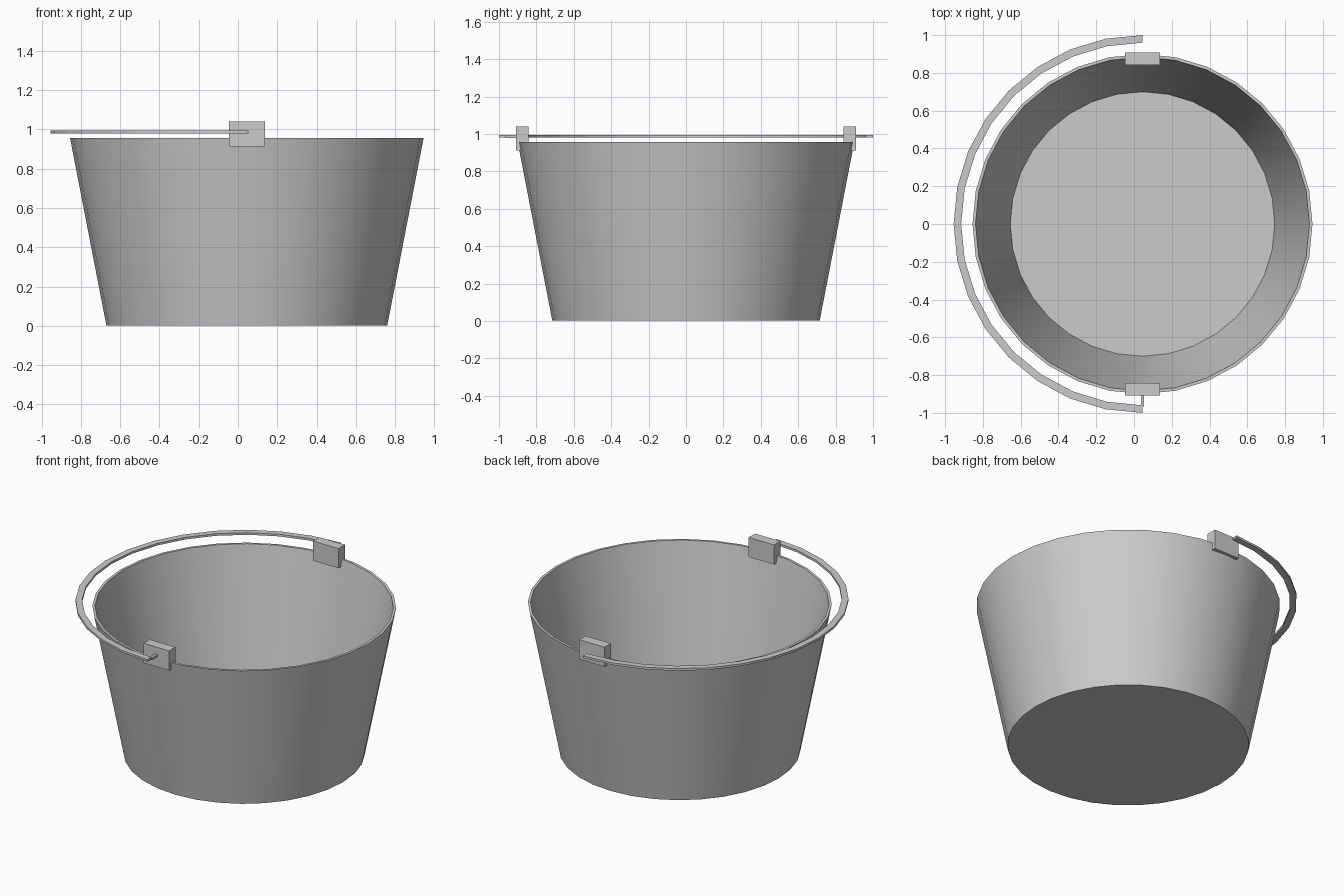
import bpy, bmesh
from math import sin, cos, pi

if "Cube" in bpy.data.objects:
    bpy.data.objects.remove(bpy.data.objects["Cube"])

CX = 0.045      # bucket axis
N = 32          # sides around the bucket


def finish(name, bm, smooth=False):
    bmesh.ops.recalc_face_normals(bm, faces=bm.faces[:])
    me = bpy.data.meshes.new(name)
    bm.to_mesh(me)
    bm.free()
    ob = bpy.data.objects.new(name, me)
    bpy.context.collection.objects.link(ob)
    if smooth:
        bpy.context.view_layer.objects.active = ob
        ob.select_set(True)
        bpy.ops.object.shade_smooth_by_angle(angle=0.6)
        ob.select_set(False)
    return ob


def sweep(name, profile, a0, a1, steps, closed_ring, closed_profile, smooth=False):
    """Turn an (r, z) profile about the bucket axis."""
    bm = bmesh.new()
    count = steps if closed_ring else steps + 1
    rings = []
    for i in range(count):
        a = a0 + (a1 - a0) * i / steps
        rings.append([bm.verts.new((CX + r * cos(a), r * sin(a), z)) for r, z in profile])
    m = len(profile)
    for i in range(steps):
        p, q = rings[i], rings[(i + 1) % count]
        for j in range(m if closed_profile else m - 1):
            k = (j + 1) % m
            bm.faces.new((p[j], q[j], q[k], p[k]))
    if closed_ring:                      # bottom discs, outside and inside
        bm.faces.new([r[0] for r in rings])
        bm.faces.new([r[-1] for r in rings])
    else:                                # end caps
        bm.faces.new(rings[0])
        bm.faces.new(rings[-1])
    return finish(name, bm, smooth)


def box(name, lo, hi):
    bm = bmesh.new()
    bmesh.ops.create_cube(bm, size=1)
    for v in bm.verts:
        v.co = [(l + h) / 2 + c * (h - l) for l, h, c in zip(lo, hi, v.co)]
    return finish(name, bm)


# Tapered bucket with a thin wall
sweep("bucket", [(0.715, 0.002), (0.9, 0.957), (0.884, 0.957), (0.70, 0.012)],
      0, 2 * pi, N, True, False, True)

# Half-ring handle lying flat
sweep("handle", [(0.96, 0.98), (1.0, 0.98), (1.0, 0.994), (0.96, 0.994)],
      pi / 2, 3 * pi / 2, N // 2, False, True)

# Handle lugs on the rim
for side, s in (("front", -1), ("back", 1)):
    y0, y1 = sorted((s * 0.842, s * 0.908))
    box(side + "_lug", (CX - 0.092, y0, 0.912), (CX + 0.092, y1, 1.04))

# Pivot pin at the front
box("pivot_pin", (CX - 0.009, -0.965, 0.979), (CX + 0.009, -0.9, 0.995))
